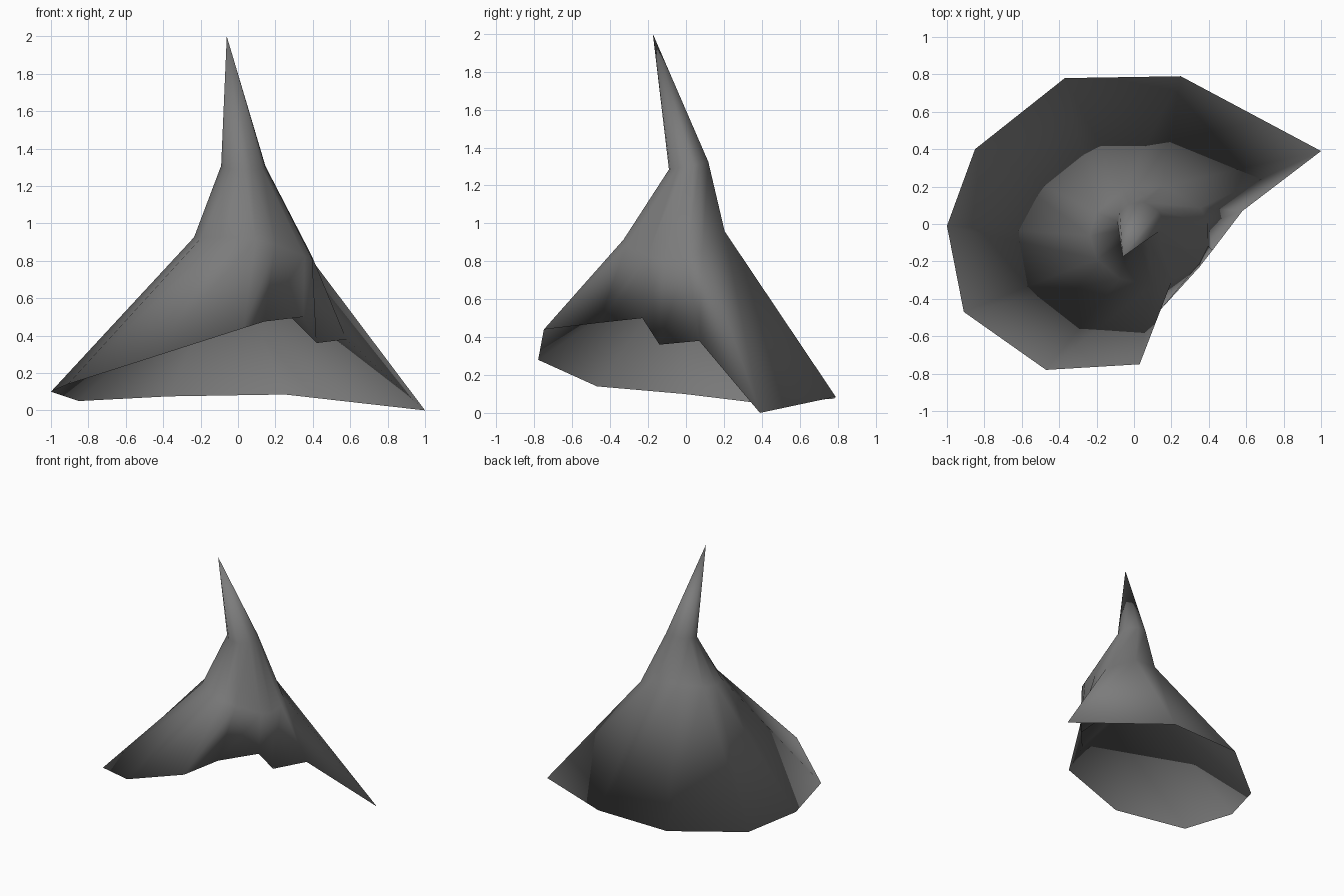
import bpy, bmesh, math
from mathutils import Vector

cube = bpy.data.objects.get("Cube")
if cube:
    bpy.data.objects.remove(cube, do_unlink=True)

# One grey felt material
felt = bpy.data.materials.new("grey_felt")
felt.use_nodes = True
grey = (0.2, 0.2, 0.2, 1)
felt.diffuse_color = grey
felt.node_tree.nodes["Principled BSDF"].inputs["Base Color"].default_value = grey

# Bent brim outline, counter-clockwise from the long pointed corner
brim = [(1, .39, 0), (.25, .79, .085), (-.37, .78, .075), (-.85, .40, .05),
        (-1, -.01, .10), (-.91, -.47, .14), (-.47, -.78, .28), (.03, -.75, .44),
        (.14, -.46, .475), (.35, -.23, .50), (.42, -.14, .36), (.58, .07, .38)]
TIP = (-.06, -.175, 2)
HOLLOW = (-.04, .02, .82)


def crown_angles():
    """Angles that mostly follow the brim corners, eased toward even spacing."""
    result = []
    for i, (x, y, _) in enumerate(brim):
        even = math.radians(60 + 30 * i)
        offset = (math.atan2(y, x) - even + math.pi) % math.tau - math.pi
        result.append(even + offset * .7)
    return result


def crown_ring(bm, centre, rx, ry, tilt_x, tilt_y, sag):
    """One tilted, drooping oval loop of the crown."""
    ring = []
    for a in crown_angles():
        dx, dy = rx * math.cos(a), ry * math.sin(a)
        dz = tilt_x * dx + tilt_y * dy - sag * dx * dx
        ring.append(bm.verts.new(Vector(centre) + Vector((dx, dy, dz))))
    return ring


# Hat: brim, two crown loops, bent tip and a hollow underside
bm = bmesh.new()
loops = [[bm.verts.new(p) for p in brim],
         crown_ring(bm, (.085, -.06, .945), .32, .27, -.18, .11, .75),
         crown_ring(bm, (.03, .015, 1.305), .12, .105, -.03, .2, 0)]
tip = bm.verts.new(TIP)
hollow = bm.verts.new(HOLLOW)
n = len(brim)
for i in range(n):
    j = (i + 1) % n
    for low, high in zip(loops, loops[1:]):
        bm.faces.new((low[i], low[j], high[j], high[i]))
    bm.faces.new((loops[-1][i], loops[-1][j], tip))
    bm.faces.new((loops[0][j], loops[0][i], hollow))
for face in bm.faces:
    face.smooth = True

mesh = bpy.data.meshes.new("pointed_hat")
bm.to_mesh(mesh)
bm.free()
mesh.materials.append(felt)
hat = bpy.data.objects.new("pointed_hat", mesh)
bpy.context.collection.objects.link(hat)
